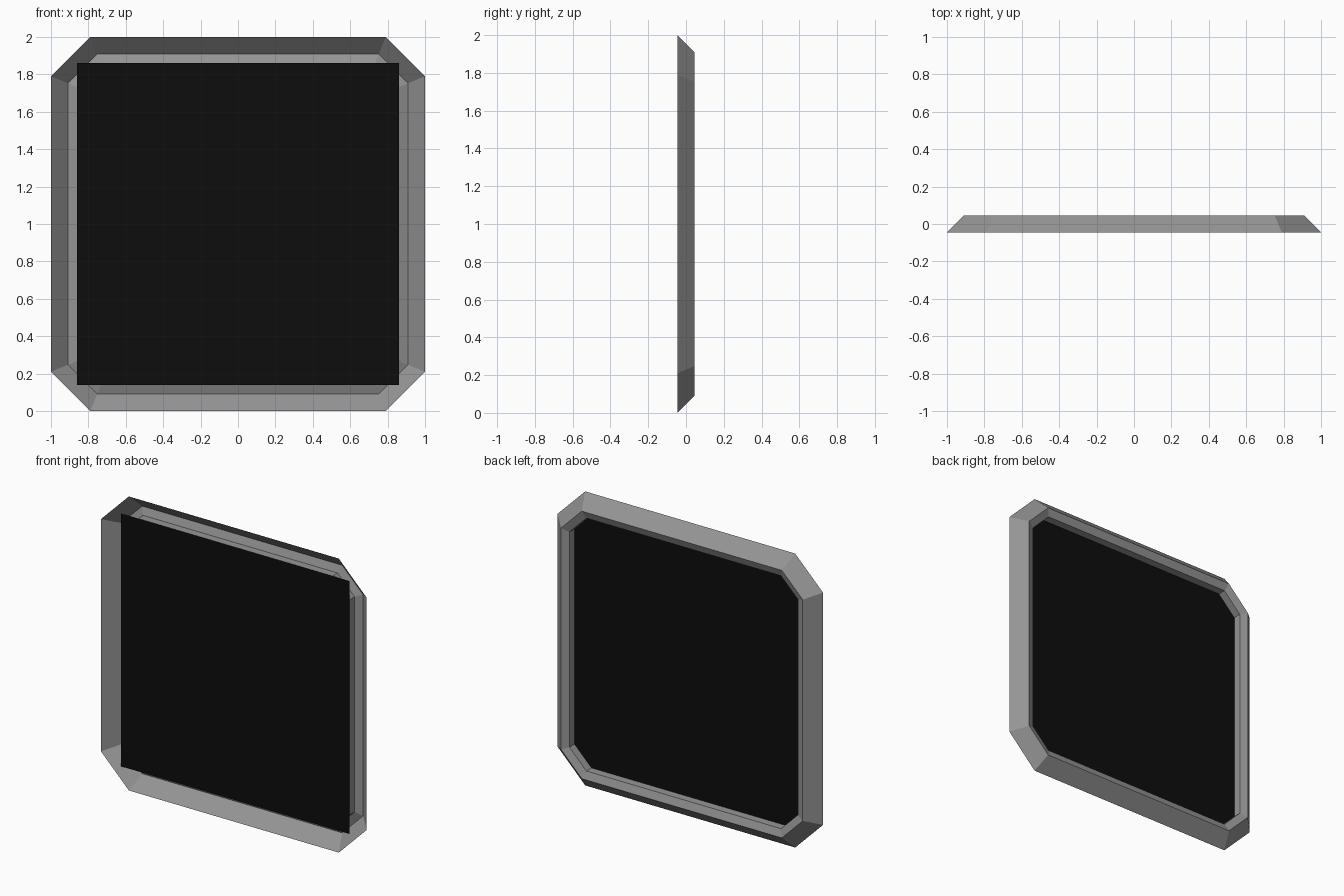
import bpy, bmesh

if "Cube" in bpy.data.objects:
    bpy.data.objects.remove(bpy.data.objects["Cube"])

def material(name, rgb):
    m = bpy.data.materials.new(name)
    m.diffuse_color = (*rgb, 1)
    m.use_nodes = True
    m.node_tree.nodes["Principled BSDF"].inputs["Base Color"].default_value = m.diffuse_color
    return m

GREY = material("mid grey", (0.30, 0.30, 0.30))
BLACK = material("near black", (0.004, 0.004, 0.004))

def add_object(name, bm, mat):
    mesh = bpy.data.meshes.new(name)
    bm.to_mesh(mesh)
    bm.free()
    mesh.materials.append(mat)
    obj = bpy.data.objects.new(name, mesh)
    bpy.context.collection.objects.link(obj)
    return obj

def octagon(half):
    # square with cut corners, offset evenly inwards from the outer rim
    c = 0.79 - (1 - half) * 0.4142
    return [(half, -c), (half, c), (c, half), (-c, half),
            (-half, c), (-half, -c), (-c, -half), (c, -half)]

# Frame: thin folded sheet, profile given as (half size, y)
PROFILE = [(1.0, -0.045), (0.91, 0.045), (0.86, 0.025), (0.86, -0.03)]
bm = bmesh.new()
loops = [[bm.verts.new((x, y, z + 1)) for x, z in octagon(h)] for h, y in PROFILE]
for a, b in zip(loops, loops[1:]):
    for i in range(8):
        j = (i + 1) % 8
        bm.faces.new((a[i], b[i], b[j], a[j]))
add_object("frame", bm, GREY)

# Panel: flat square sheet closing the frame
bm = bmesh.new()
s = 0.86
bm.faces.new([bm.verts.new((x, -0.03, z + 1))
              for x, z in ((-s, -s), (s, -s), (s, s), (-s, s))])
add_object("panel", bm, BLACK)
